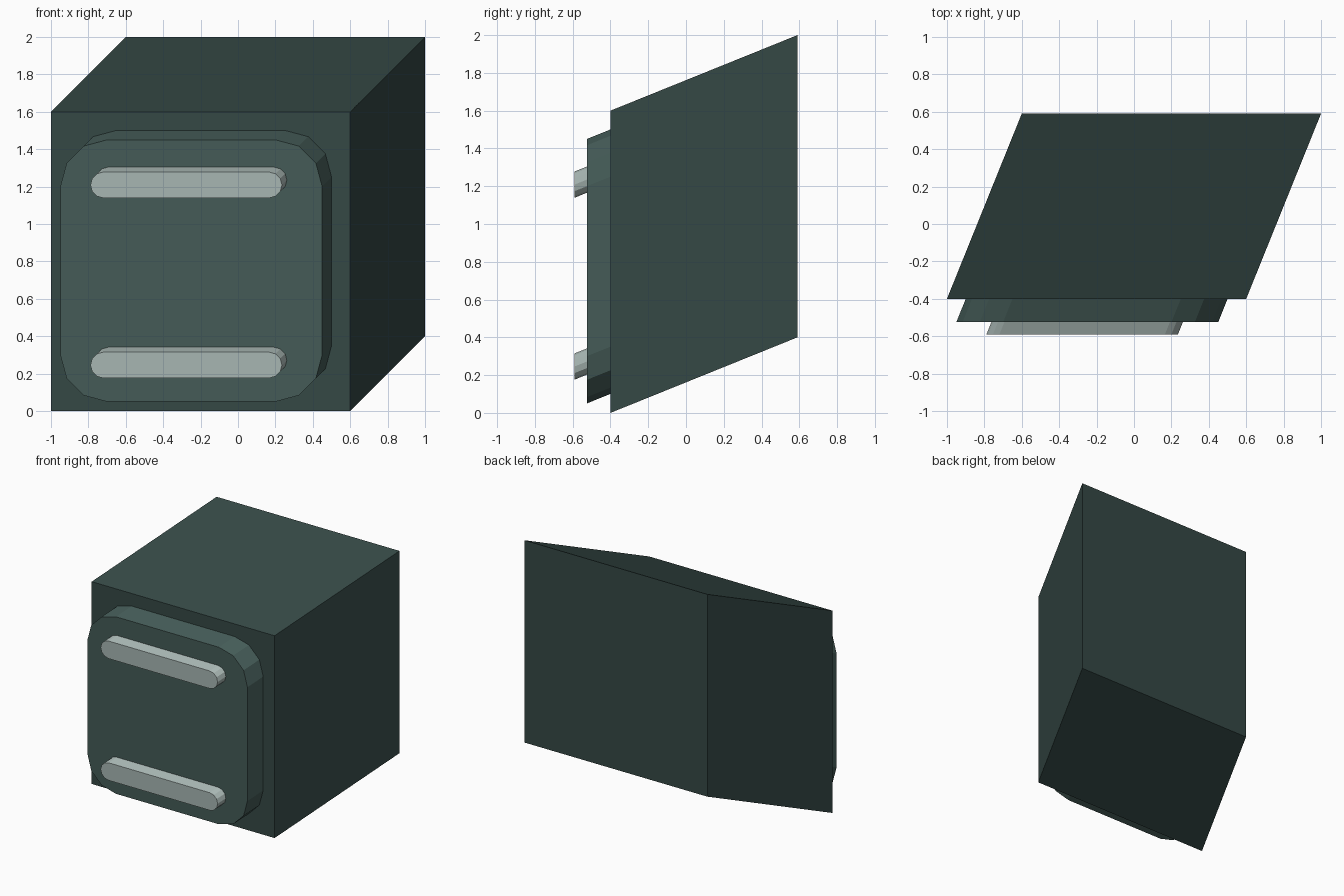
import bpy, bmesh
from math import sin, cos, pi
from mathutils import Vector

if "Cube" in bpy.data.objects:
    bpy.data.objects.remove(bpy.data.objects["Cube"])

FACE_Y = -0.40          # front plane of the body
SHEAR = 0.404           # x and z drift per unit of y


def material(name, rgb):
    m = bpy.data.materials.new(name)
    m.diffuse_color = (*rgb, 1)
    m.use_nodes = True
    m.node_tree.nodes["Principled BSDF"].inputs["Base Color"].default_value = m.diffuse_color
    return m


def rounded_rect(x0, x1, z0, z1, r, seg=3):
    if r == 0:
        return [(x0, z0), (x1, z0), (x1, z1), (x0, z1)]
    corners = [(x1 - r, z1 - r), (x0 + r, z1 - r), (x0 + r, z0 + r), (x1 - r, z0 + r)]
    pts = []
    for q, (cx, cz) in enumerate(corners):
        for i in range(seg + 1):
            a = (q + i / seg) * pi / 2
            p = (cx + r * cos(a), cz + r * sin(a))
            if not pts or (Vector(p) - Vector(pts[-1])).length > 1e-5:
                pts.append(p)
    if (Vector(pts[0]) - Vector(pts[-1])).length < 1e-5:
        pts.pop()
    return pts


def oblique_prism(name, outline, y0, y1, mat):
    """Extrude an x-z outline given at y0 along the slanted depth axis to y1."""
    bm = bmesh.new()
    front = bm.faces.new([bm.verts.new((x, y0, z)) for x, z in outline])
    d = y1 - y0
    ext = bmesh.ops.extrude_face_region(bm, geom=[front], use_keep_orig=True)
    moved = [v for v in ext["geom"] if isinstance(v, bmesh.types.BMVert)]
    bmesh.ops.translate(bm, verts=moved, vec=(SHEAR * d, d, SHEAR * d))
    bmesh.ops.recalc_face_normals(bm, faces=bm.faces)
    me = bpy.data.meshes.new(name)
    bm.to_mesh(me)
    bm.free()
    me.materials.append(mat)
    ob = bpy.data.objects.new(name, me)
    bpy.context.collection.objects.link(ob)
    return ob


dark = material("dark_green", (0.035, 0.065, 0.060))
mid = material("mid_green", (0.058, 0.105, 0.095))
pale = material("pale_green", (0.39, 0.47, 0.45))

# Slanted block
oblique_prism("body", rounded_rect(-1, 0.6, 0, 1.6, 0), FACE_Y, 0.59, dark)

# Rounded raised front panel
oblique_prism("front_panel", rounded_rect(-0.95, 0.45, 0.05, 1.45, 0.25), -0.525, FACE_Y, mid)

# Two pill-shaped bars on the panel
for name, z in (("lower_bar", 0.176), ("upper_bar", 1.139)):
    oblique_prism(name, rounded_rect(-0.789, 0.235, z, z + 0.139, 0.0695), -0.59, -0.525, pale)
